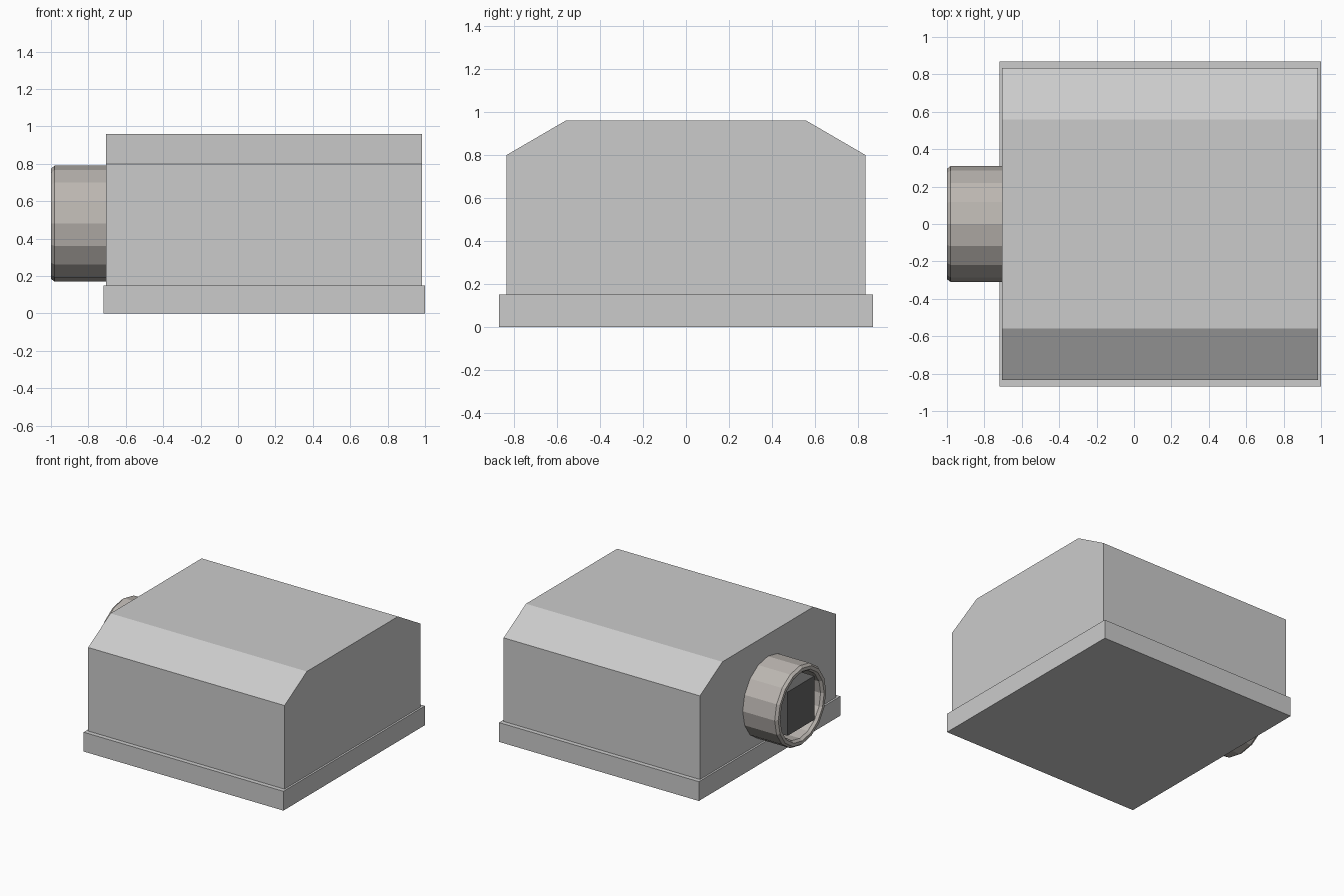
import bpy, bmesh, math

if "Cube" in bpy.data.objects:
    bpy.data.objects.remove(bpy.data.objects["Cube"])


def make_object(name, bm, color=None):
    bmesh.ops.recalc_face_normals(bm, faces=bm.faces)
    mesh = bpy.data.meshes.new(name)
    bm.to_mesh(mesh)
    bm.free()
    obj = bpy.data.objects.new(name, mesh)
    bpy.context.collection.objects.link(obj)
    if color:
        mat = bpy.data.materials.new(name + "_material")
        mat.diffuse_color = (*color, 1)
        mat.use_nodes = True
        mat.node_tree.nodes["Principled BSDF"].inputs["Base Color"].default_value = mat.diffuse_color
        mesh.materials.append(mat)
    return obj


def extrude_x(name, profile, x0, x1, color=None):
    """Extrude a (y, z) outline from x0 to x1."""
    bm = bmesh.new()
    face = bm.faces.new([bm.verts.new((x0, y, z)) for y, z in profile])
    ext = bmesh.ops.extrude_face_region(bm, geom=[face])["geom"]
    verts = [v for v in ext if isinstance(v, bmesh.types.BMVert)]
    bmesh.ops.translate(bm, verts=verts, vec=(x1 - x0, 0, 0))
    return make_object(name, bm, color)


def lathe_x(name, profile, z_axis, sides, color=None):
    """Revolve (x, radius) points around a horizontal axis; both ends are capped."""
    bm = bmesh.new()
    rings = []
    for x, r in profile:
        angles = [2 * math.pi * i / sides for i in range(sides)]
        rings.append([bm.verts.new((x, r * math.cos(a), z_axis + r * math.sin(a)))
                      for a in angles])
    for a, b in zip(rings, rings[1:]):
        for i in range(sides):
            j = (i + 1) % sides
            bm.faces.new((a[i], a[j], b[j], b[i]))
    bm.faces.new(rings[0])
    bm.faces.new(rings[-1])
    return make_object(name, bm, color)


def rect(half_y, z0, z1):
    return [(-half_y, z0), (half_y, z0), (half_y, z1), (-half_y, z1)]


# Base plinth
extrude_x("base", rect(0.87, 0, 0.15), -0.72, 1.0)

# Housing with sloped upper edges
extrude_x("housing", [(-0.835, 0.15), (0.835, 0.15), (0.835, 0.80), (0.56, 0.96),
                      (-0.56, 0.96), (-0.835, 0.80)], -0.705, 0.985)

# Hollow round socket with chamfered rim
AXIS_Z = 0.48
lathe_x("socket_ring", [(-0.70, 0.31), (-0.98, 0.31), (-1.0, 0.295),
                        (-1.0, 0.27), (-0.98, 0.255), (-0.75, 0.255)],
        AXIS_Z, 16, (0.50, 0.47, 0.44))

# Square plug block inside the socket
extrude_x("socket_block", rect(0.165, AXIS_Z - 0.17, AXIS_Z + 0.17),
          -0.99, -0.74, (0.13, 0.13, 0.13))
